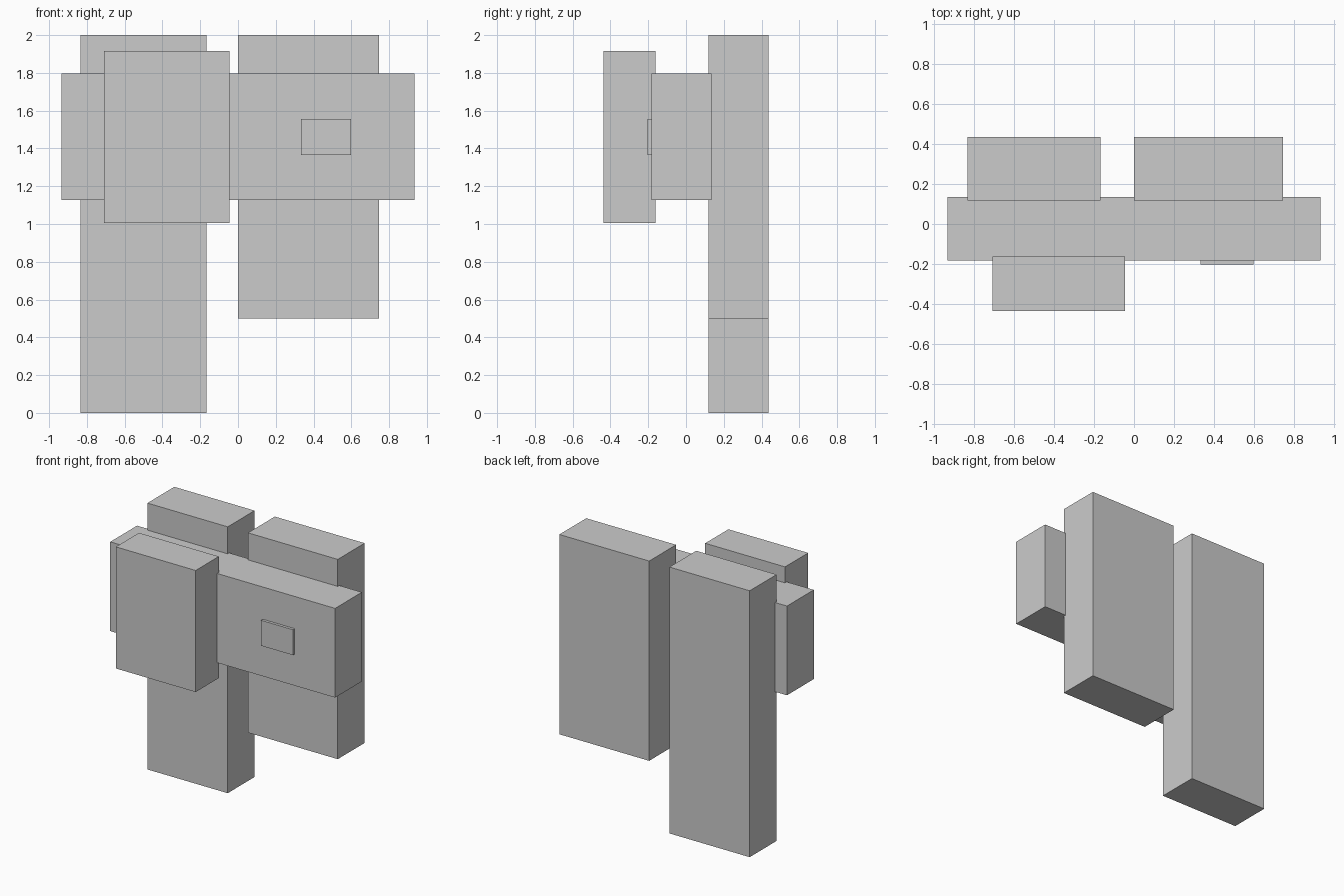
import bpy

if "Cube" in bpy.data.objects:
    bpy.data.objects.remove(bpy.data.objects["Cube"])


def box(name, x, y, z):
    """Axis-aligned box from (min, max) ranges."""
    bpy.ops.mesh.primitive_cube_add(size=1, location=[sum(r) / 2 for r in (x, y, z)])
    ob = bpy.context.object
    ob.name = name
    ob.scale = [r[1] - r[0] for r in (x, y, z)]
    bpy.ops.object.transform_apply(location=False, rotation=False, scale=True)
    return ob


BACK = (0.118, 0.437)

# Upright slabs behind the crossbar
box("tall_back_slab", (-0.835, -0.168), BACK, (0, 2))
box("short_back_slab", (0, 0.746), BACK, (0.5, 2))

# Horizontal bar joining the slabs
box("crossbar", (-0.934, 0.934), (-0.182, 0.136), (1.127, 1.797))

# Block on the front of the bar, and the small raised plate beside it
box("front_block", (-0.709, -0.046), (-0.437, -0.162), (1.004, 1.917))
box("small_plate", (0.334, 0.598), (-0.203, -0.165), (1.364, 1.555))
